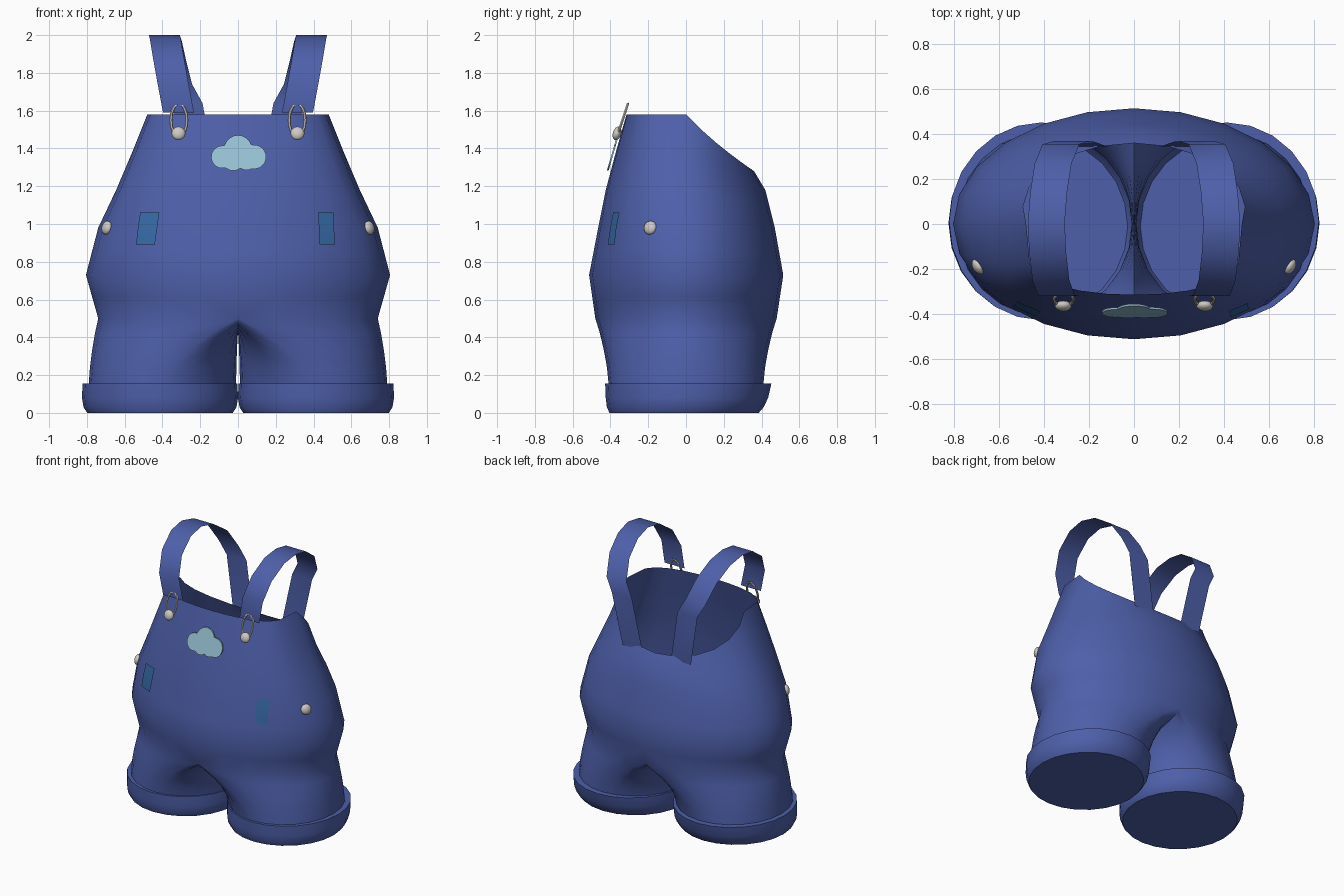
import bpy, bmesh, math
from mathutils import Vector
from math import sin, cos, pi, radians

if "Cube" in bpy.data.objects:
    bpy.data.objects.remove(bpy.data.objects["Cube"])


def material(name, rgb):
    m = bpy.data.materials.new(name)
    m.use_nodes = True
    m.diffuse_color = (*rgb, 1)
    bsdf = m.node_tree.nodes["Principled BSDF"]
    bsdf.inputs["Base Color"].default_value = (*rgb, 1)
    bsdf.inputs["Roughness"].default_value = 0.8
    return m


denim = material("denim blue", (0.075, 0.115, 0.40))
patch_blue = material("patch blue", (0.035, 0.14, 0.37))
cloud_blue = material("pale cloud blue", (0.31, 0.54, 0.66))
metal = material("light metal", (0.62, 0.59, 0.54))


def finish(name, bm, mat, angle=40):
    me = bpy.data.meshes.new(name)
    bm.to_mesh(me)
    bm.free()
    me.materials.append(mat)
    ob = bpy.data.objects.new(name, me)
    bpy.context.collection.objects.link(ob)
    bpy.ops.object.select_all(action='DESELECT')
    ob.select_set(True)
    bpy.context.view_layer.objects.active = ob
    bpy.ops.object.shade_smooth_by_angle(angle=radians(angle))
    return ob


def loft(bm, rows, closed=False):
    """Skin a list of point rows with quads; return the vertex rows."""
    vs = [[bm.verts.new(p) for p in row] for row in rows]
    n = len(vs[0])
    for a, b in zip(vs, vs[1:]):
        for i in range(n if closed else n - 1):
            j = (i + 1) % n
            bm.faces.new((a[i], a[j], b[j], b[i]))
    return vs


# Torso profile: height, half width, front depth, back depth, front squareness
PROFILE = [
    (0.50, 0.74, 0.48, 0.48, 1.0),
    (0.73, 0.805, 0.513, 0.515, 1.0),
    (0.98, 0.74, 0.465, 0.47, 0.8),
    (1.18, 0.645, 0.425, 0.42, 0.65),
    (1.28, 0.60, 0.40, 0.36, 0.58),
    (1.58, 0.48, 0.315, 0.28, 0.42),
]


def profile(z):
    for a, b in zip(PROFILE, PROFILE[1:]):
        if z <= b[0] + 1e-6:
            t = (z - a[0]) / (b[0] - a[0])
            return [p + (q - p) * t for p, q in zip(a, b)][1:]
    return PROFILE[-1][1:]


def torso_point(th, z):
    rx, front, back, power = profile(z)
    s = sin(th)
    y = back * s if s > 0 else -front * abs(s) ** power
    return [rx * max(0, cos(th)), y, z]


HALF = 12
angles = [-pi / 2 + pi * i / HALF for i in range(2 * HALF)]

# Trousers: open torso shell, two legs and closed cuffs
bm = bmesh.new()
for side in (1, -1):
    def flip(rows):
        return [[(side * x, y, z) for x, y, z in row] for row in rows]

    rows = [[torso_point(th, z) for th in angles[:HALF + 1]]
            for z in (0.5, 0.615, 0.73, 0.855, 0.98)]
    for t in (1 / 3, 2 / 3, 1):
        rows.append([torso_point(th, 0.98 + t * (0.6 - 0.3 * max(0, sin(th))))
                     for th in angles[:HALF + 1]])
    loft(bm, flip(rows))

    legs = []
    for z, t in ((0.5, 0), (0.42, 0.35), (0.33, 0.65), (0.24, 0.88), (0.155, 1)):
        row = []
        for th in angles:
            c, s = cos(th), sin(th)
            x = (1 - t) * 0.74 * max(0, c) + t * (0.4 + 0.39 * c)
            y = ((1 - t) * 0.48 + t * 0.41) * s
            row.append((x, y, z - 0.07 * (1 - t) * max(0, -c)))
        legs.append(row)
    for z, r, ry, cy in ((0.155, 0.41, 0.44, 0.012), (0.08, 0.413, 0.43, 0.005),
                         (0.03, 0.405, 0.415, -0.004), (0, 0.385, 0.395, -0.01)):
        legs.append([(0.413 + r * cos(th), cy + ry * sin(th), z) for th in angles])
    bm.faces.new(loft(bm, flip(legs), closed=True)[-1])
bmesh.ops.remove_doubles(bm, verts=bm.verts, dist=0.0005)
bmesh.ops.recalc_face_normals(bm, faces=bm.faces)
body = finish("trousers_body", bm, denim)
bpy.context.view_layer.update()


def on_front(x, z, lift):
    hit, loc, nor, _ = body.ray_cast(Vector((x, -2, z)), Vector((0, 1, 0)))
    if nor.y > 0:
        nor = -nor
    return loc + nor * lift


# Shoulder straps: thin ribbons, (centre x, y, z) from bib to back
STRAP = [
    (0.315, -0.315, 1.59), (0.345, -0.32, 1.75), (0.37, -0.25, 1.89),
    (0.385, -0.12, 1.98), (0.39, 0.01, 2.0), (0.38, 0.14, 1.97),
    (0.36, 0.27, 1.88), (0.325, 0.355, 1.74), (0.27, 0.37, 1.64),
    (0.20, 0.345, 1.26),
]
for side, label in ((1, "left"), (-1, "right")):
    bm = bmesh.new()
    loft(bm, [[(side * x - 0.082, y, z), (side * x + 0.082, y, z)]
              for x, y, z in STRAP])
    bmesh.ops.recalc_face_normals(bm, faces=bm.faces)
    finish(label + "_strap", bm, denim)

# Bib cloud: outline of overlapping puffs, laid on the sloping bib
PUFFS = [(0, 0.032, 0.073), (-0.082, -0.01, 0.06), (0.085, -0.01, 0.064),
         (-0.025, -0.028, 0.055), (0.045, -0.027, 0.053)]
bm = bmesh.new()
outline = []
for i in range(64):
    d = Vector((cos(2 * pi * i / 64), sin(2 * pi * i / 64)))
    reach = 0
    for px, pz, r in PUFFS:
        c = Vector((px, pz))
        disc = d.dot(c) ** 2 - c.dot(c) + r * r
        if disc > 0:
            reach = max(reach, d.dot(c) + math.sqrt(disc))
    p = d * reach
    outline.append(bm.verts.new((p.x, -0.395 + 0.29 * p.y, 1.365 + p.y)))
face = bm.faces.new(outline)
out = bmesh.ops.extrude_face_region(bm, geom=[face])
bmesh.ops.translate(bm, vec=(0, 0.009, 0),
                    verts=[v for v in out["geom"] if isinstance(v, bmesh.types.BMVert)])
bmesh.ops.recalc_face_normals(bm, faces=bm.faces)
finish("bib_cloud", bm, cloud_blue, 30)

# Hip patches: small plates that follow the cloth
for label, x0, x1, skew in (("left", 0.425, 0.505, -0.004),
                            ("right", -0.525, -0.425, 0.012)):
    bm = bmesh.new()
    loft(bm, [[on_front(x0 + (x1 - x0) * i / 4 + skew * (j / 2 - 1),
                        0.89 + 0.17 * j / 4, 0.009)
               for i in range(5)] for j in range(5)])
    bmesh.ops.recalc_face_normals(bm, faces=bm.faces)
    finish(label + "_patch", bm, patch_blue)


# Buttons and wire loops
def button(name, loc, direction):
    bm = bmesh.new()
    bmesh.ops.create_uvsphere(bm, u_segments=16, v_segments=10, radius=0.037)
    bmesh.ops.scale(bm, vec=(1, 1, 0.6), verts=bm.verts)
    ob = finish(name, bm, metal)
    ob.location = loc
    ob.rotation_euler = Vector(direction).to_track_quat('Z', 'Y').to_euler()


def wire_loop(name, cx):
    bm = bmesh.new()
    rows = []
    for i in range(32):
        a = 2 * pi * i / 32
        out = Vector((cos(a), 0.33 * sin(a), sin(a))).normalized()
        centre = Vector((cx + 0.042 * cos(a), -0.336 + 0.028 * sin(a),
                         1.55 + 0.085 * sin(a)))
        rows.append([centre + 0.008 * (out * cos(b) + Vector((0, 1, 0)) * sin(b))
                     for b in (2 * pi * k / 6 for k in range(6))])
    loft(bm, rows + rows[:1], closed=True)
    bmesh.ops.remove_doubles(bm, verts=bm.verts, dist=0.0001)
    bmesh.ops.recalc_face_normals(bm, faces=bm.faces)
    finish(name, bm, metal)


for side, label in ((1, "left"), (-1, "right")):
    button(label + "_bib_button", (side * 0.315, -0.365, 1.48), (0, -1, 0.3))
    button(label + "_hip_button", (side * 0.695, -0.19, 0.98), (side, -0.6, 0.25))
    wire_loop(label + "_strap_loop", side * 0.313)
